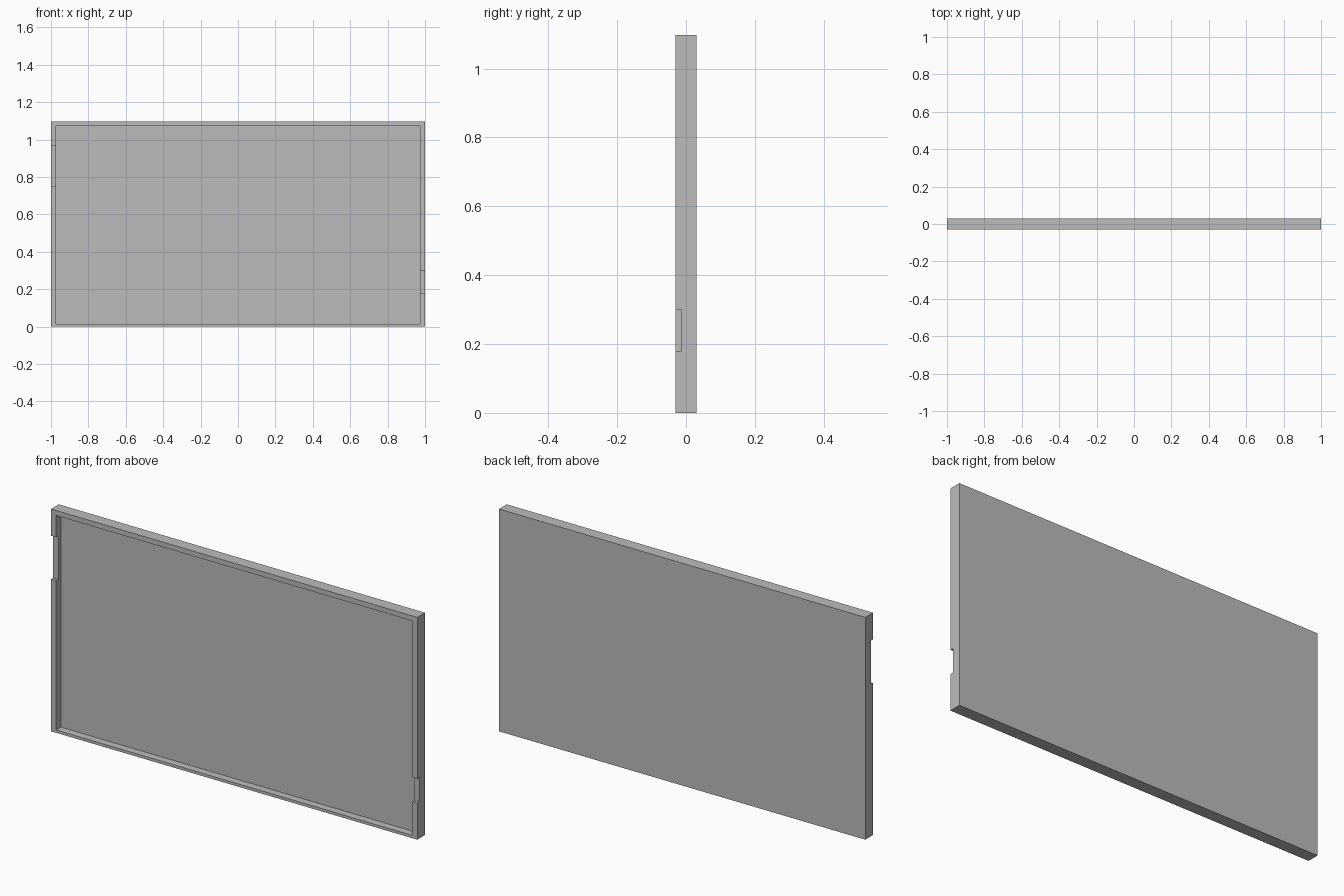
import bpy
import bmesh

old = bpy.data.objects.get("Cube")
if old:
    bpy.data.objects.remove(old)

grey = bpy.data.materials.new("mid_grey")
grey.use_nodes = True
colour = (0.5, 0.5, 0.5, 1)
grey.diffuse_color = colour
grey.node_tree.nodes["Principled BSDF"].inputs["Base Color"].default_value = colour

W, H, FRONT, BACK = 1.0, 1.097, -0.03, 0.03
FLOOR = 0.007             # y of the recessed panel face
IN_X, IN_LOW, IN_TOP = 0.972, 0.014, 1.072


def box(name, lo, hi):
    """Box between two opposite corners."""
    bm = bmesh.new()
    bmesh.ops.create_cube(bm, size=1)
    for v in bm.verts:
        v.co = [lo[i] if v.co[i] < 0 else hi[i] for i in range(3)]
    mesh = bpy.data.meshes.new(name)
    bm.to_mesh(mesh)
    bm.free()
    obj = bpy.data.objects.new(name, mesh)
    bpy.context.collection.objects.link(obj)
    mesh.materials.append(grey)
    return obj


# Shallow tray standing on its long edge
tray = box("tray", (-W, FRONT, 0), (W, BACK, H))

# Recess, and one notch through each side wall
cutters = [
    box("recess_cutter", (-IN_X, FRONT - 0.1, IN_LOW), (IN_X, FLOOR, IN_TOP)),
    box("right_notch_cutter", (-W - 0.1, FRONT - 0.1, 0.75), (-0.9, -0.013, 0.965)),
    box("left_notch_cutter", (0.9, FRONT - 0.1, 0.18), (W + 0.1, -0.013, 0.30)),
]
for cutter in cutters:
    cutter.hide_render = True
    cutter.hide_viewport = True
    cutter.display_type = 'WIRE'
    mod = tray.modifiers.new(cutter.name, 'BOOLEAN')
    mod.operation = 'DIFFERENCE'
    mod.solver = 'EXACT'
    mod.object = cutter
